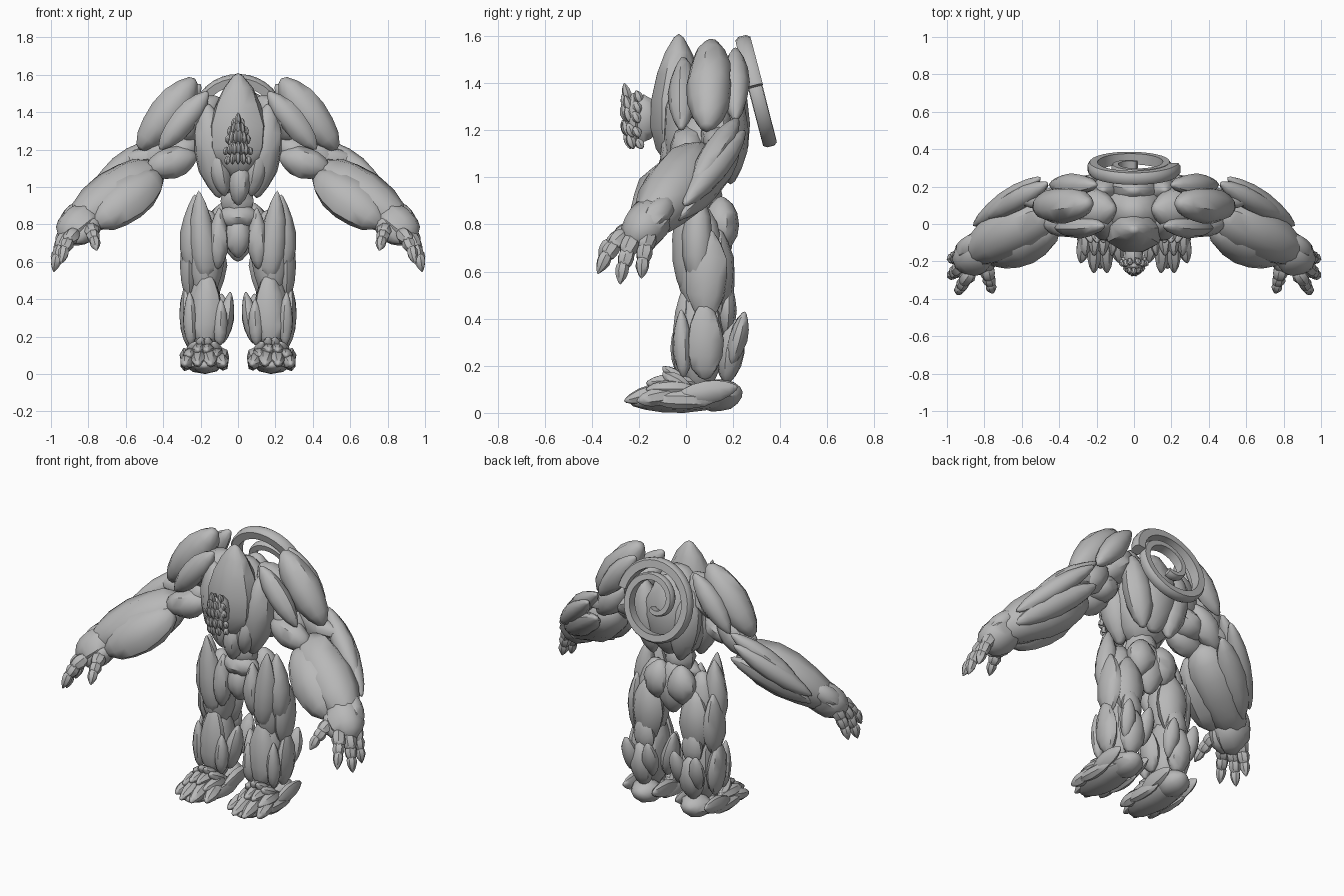
import bpy, bmesh, math, random
from mathutils import Vector

random.seed(4)
GREY = bpy.data.materials.new("stone grey")
GREY.diffuse_color = (0.48, 0.48, 0.48, 1)


def finish(name, bm, mirror):
    bmesh.ops.recalc_face_normals(bm, faces=bm.faces)
    me = bpy.data.meshes.new(name)
    bm.to_mesh(me)
    bm.free()
    me.materials.append(GREY)
    ob = bpy.data.objects.new(name, me)
    bpy.context.collection.objects.link(ob)
    bpy.ops.object.select_all(action='DESELECT')
    ob.select_set(True)
    bpy.context.view_layer.objects.active = ob
    bpy.ops.object.shade_smooth_by_angle(angle=math.radians(42))
    if mirror:
        ob.modifiers.new("mirror", 'MIRROR')
    return ob


def stone(bm, a, b, w, d, point=0.62, skew=1.0, sides=9):
    """Tapered boulder from a to b; w and d are its half width and half depth."""
    a, b = Vector(a), Vector(b)
    axis = (b - a).normalized()
    ref = Vector((1, 0, 0)) if abs(axis.x) < 0.93 else Vector((0, 0, 1))
    side = (ref - axis * ref.dot(axis)).normalized()
    deep = axis.cross(side)
    turn = random.uniform(0, 0.6)
    rings = []
    for t in (0.03, 0.14, 0.3, 0.5, 0.7, 0.86, 0.97):
        r = math.sin(math.pi * t ** skew) ** point
        ring = []
        for i in range(sides):
            ang = turn + math.tau * i / sides
            k = r * random.uniform(0.95, 1.06)
            ring.append(bm.verts.new(a.lerp(b, t) + side * (math.cos(ang) * w * k)
                                     + deep * (math.sin(ang) * d * k)))
        rings.append(ring)
    for lo, hi in zip(rings, rings[1:]):
        for i in range(sides):
            j = (i + 1) % sides
            bm.faces.new((lo[i], lo[j], hi[j], hi[i]))
    for ring, tip in ((rings[0], a), (rings[-1], b)):
        v = bm.verts.new(tip)
        for i in range(sides):
            bm.faces.new((ring[i], ring[(i + 1) % sides], v))


def group(name, stones, mirror=True):
    bm = bmesh.new()
    for s in stones:
        stone(bm, *s)
    return finish(name, bm, mirror)


# Torso
group("head_shell", [((0, -0.045, 1.04), (0, -0.03, 1.61), 0.155, 0.12, 0.65, 0.8)], False)
group("torso_core", [
    ((0, 0.06, 0.93), (0, 0.07, 1.5), 0.2, 0.17, 0.5),
    ((0, 0.17, 0.98), (0, 0.18, 1.48), 0.15, 0.1)], False)
group("belly", [
    ((0, -0.05, 0.9), (0.02, -0.07, 1.14), 0.06, 0.06),
    ((0, 0.06, 0.8), (0, 0.06, 1.05), 0.09, 0.09)], False)
group("flank", [
    ((0.1, 0.0, 0.94), (0.17, 0.0, 1.45), 0.1, 0.1),
    ((0.09, 0.19, 0.97), (0.17, 0.18, 1.42), 0.09, 0.08),
    ((0.07, -0.04, 0.95), (0.12, -0.04, 1.22), 0.06, 0.07)])
group("pelvis", [
    ((0, 0.02, 0.62), (0, 0.02, 0.86), 0.075, 0.07),
    ((-0.12, 0.03, 0.84), (0.12, 0.03, 0.84), 0.07, 0.08),
    ((0, 0.13, 0.6), (0, 0.13, 0.93), 0.1, 0.07)], False)
group("buttock", [((0.09, 0.15, 0.68), (0.07, 0.15, 0.92), 0.09, 0.08)])

# Face: rows of small shards around a short snout
bm = bmesh.new()
for z, count, length, spread, front in [(1.12, 5, 0.075, 0.06, 0.25), (1.17, 7, 0.075, 0.068, 0.262),
                                        (1.23, 6, 0.08, 0.055, 0.265), (1.27, 5, 0.085, 0.045, 0.262),
                                        (1.31, 3, 0.09, 0.022, 0.255)]:
    for i in range(count):
        u = 2 * i / (count - 1) - 1
        x, y = u * spread, 0.05 * u * u - front
        stone(bm, (x, y + 0.015, z), (x * 0.9, y - 0.008, z + length - 0.03 * u * u),
              0.017, 0.02, 0.7, 1, 6)
stone(bm, (0, -0.215, 1.13), (0, -0.225, 1.36), 0.055, 0.035)
stone(bm, (0, -0.1, 1.25), (0, -0.26, 1.25), 0.055, 0.1)
finish("face_shards", bm, False)

# Shoulders and upper arms
group("shoulder", [
    ((0.23, 0.11, 1.58), (0.53, 0.09, 1.2), 0.1, 0.1, 0.5),
    ((0.16, -0.01, 1.51), (0.42, -0.02, 1.2), 0.07, 0.06),
    ((0.2, 0.21, 1.55), (0.45, 0.21, 1.24), 0.07, 0.06),
    ((0.1, 0.08, 1.48), (0.36, 0.08, 1.24), 0.1, 0.12)])
group("upper_arm", [
    ((0.22, 0.02, 1.17), (0.49, 0.0, 1.09), 0.085, 0.08, 0.5),
    ((0.32, 0.14, 1.3), (0.52, 0.12, 1.08), 0.08, 0.07),
    ((0.2, 0.08, 1.24), (0.42, 0.08, 1.14), 0.08, 0.1)])

# Forearm plates
group("forearm", [
    ((0.42, 0.08, 1.1), (0.9, -0.17, 0.79), 0.15, 0.14, 0.45, 0.85),
    ((0.42, -0.02, 1.07), (0.77, -0.2, 0.8), 0.13, 0.1, 0.45),
    ((0.46, 0.22, 1.25), (0.8, 0.03, 0.96), 0.06, 0.06),
    ((0.5, 0.25, 1.2), (0.86, -0.01, 0.88), 0.06, 0.06),
    ((0.46, 0.22, 1.1), (0.84, -0.04, 0.82), 0.08, 0.06),
    ((0.34, 0.12, 1.19), (0.64, 0.14, 1.14), 0.05, 0.06)])
group("hand", [
    ((0.76, -0.1, 0.88), (0.94, -0.23, 0.72), 0.11, 0.1, 0.45),
    ((0.74, -0.17, 0.84), (0.87, -0.25, 0.7), 0.06, 0.06),
    ((0.82, -0.06, 0.92), (0.95, -0.18, 0.77), 0.055, 0.06)])

# Fingers: three overlapping knuckles ending in a claw
bm = bmesh.new()
for base, mid, tip in [
        ((0.9, -0.15, 0.8), (0.955, -0.18, 0.69), (0.985, -0.19, 0.57)),
        ((0.9, -0.21, 0.77), (0.96, -0.26, 0.67), (0.985, -0.28, 0.545)),
        ((0.86, -0.24, 0.77), (0.92, -0.32, 0.71), (0.945, -0.375, 0.59)),
        ((0.79, -0.21, 0.79), (0.775, -0.3, 0.75), (0.755, -0.37, 0.66))]:
    base, mid, tip = Vector(base), Vector(mid), Vector(tip)
    stone(bm, base, mid.lerp(tip, 0.1), 0.042, 0.042, 0.5, 1, 7)
    stone(bm, base.lerp(mid, 0.6), mid.lerp(tip, 0.5), 0.036, 0.036, 0.5, 1, 7)
    stone(bm, mid.lerp(tip, 0.15), tip, 0.03, 0.03, 0.75, 0.75, 7)
finish("fingers", bm, True)

# Legs
group("thigh", [
    ((0.18, 0.06, 0.38), (0.16, 0.07, 0.88), 0.1, 0.1, 0.5),
    ((0.17, 0.0, 0.5), (0.21, -0.01, 0.98), 0.07, 0.055, 0.7, 0.75),
    ((0.25, 0.05, 0.54), (0.23, 0.05, 0.96), 0.07, 0.07, 0.7, 0.8),
    ((0.11, 0.0, 0.56), (0.1, 0.0, 0.89), 0.055, 0.06, 0.7, 0.85),
    ((0.26, 0.08, 0.38), (0.26, 0.1, 0.78), 0.05, 0.09),
    ((0.16, 0.14, 0.38), (0.16, 0.14, 0.78), 0.1, 0.07)])
group("shin", [
    ((0.17, 0.06, 0.08), (0.18, 0.06, 0.56), 0.095, 0.105, 0.5),
    ((0.17, -0.02, 0.14), (0.165, 0.0, 0.55), 0.085, 0.05, 0.65, 0.85),
    ((0.26, 0.08, 0.14), (0.28, 0.08, 0.48), 0.045, 0.08, 0.65, 0.85),
    ((0.09, 0.05, 0.16), (0.04, 0.06, 0.44), 0.045, 0.07, 0.65, 0.85),
    ((0.1, -0.02, 0.15), (0.09, -0.03, 0.4), 0.04, 0.04, 0.65, 0.85),
    ((0.25, -0.01, 0.15), (0.26, -0.02, 0.44), 0.04, 0.04, 0.65, 0.85)])
group("calf", [
    ((0.17, 0.17, 0.12), (0.17, 0.21, 0.4), 0.08, 0.06),
    ((0.22, 0.19, 0.2), (0.24, 0.25, 0.43), 0.05, 0.04),
    ((0.1, 0.18, 0.2), (0.09, 0.25, 0.43), 0.05, 0.04),
    ((0.16, 0.17, 0.32), (0.17, 0.18, 0.55), 0.07, 0.04)])

# Feet: sole, heel and fans of overlapping shards
bm = bmesh.new()
stone(bm, (0.18, 0.22, 0.06), (0.18, -0.24, 0.045), 0.1, 0.05, 0.45)
stone(bm, (0.17, 0.24, 0.09), (0.17, 0.04, 0.06), 0.09, 0.07, 0.5)
for i in range(4):
    u = (2 * i / 3 - 1)
    bend = 0.03 * u * u
    x = 0.18 + 0.07 * u
    stone(bm, (x, -0.02, 0.12 - bend), (x + 0.035 * u, -0.27 + bend * 2, 0.05),
          0.042, 0.04, 0.6, 1, 7)
    stone(bm, (x, 0.05, 0.13 - bend), (x + 0.01, -0.17, 0.13 - bend),
          0.04, 0.04, 0.6, 1, 7)
    stone(bm, (x, 0.03, 0.09), (x - 0.02 * u, -0.1, 0.2 - bend), 0.036, 0.034, 0.65, 1, 7)
for x in (0.08, 0.28):
    stone(bm, (x, 0.22, 0.11), (x, -0.04, 0.07), 0.032, 0.05, 0.6, 1, 7)
    stone(bm, (x, 0.12, 0.05), (x, -0.16, 0.06), 0.03, 0.04, 0.6, 1, 7)
finish("foot", bm, True)

# Spiral crest on the back, leaning with its foot outwards
bm = bmesh.new()
lean = math.atan2(0.125, 0.485)
up = Vector((0, -math.sin(lean), math.cos(lean)))
out = Vector((0, math.cos(lean), math.sin(lean)))
centre = Vector((0, 0.297, 1.357))
steps, previous = 56, None
for n in range(steps + 1):
    f = n / steps
    ang = math.radians(8 + 640 * f)
    radius = 0.222 - 0.17 * max(0, (f - 0.35) / 0.65) ** 1.1
    half = 0.03 * (1 - 0.45 * f)
    spoke = Vector((math.cos(ang), 0, 0)) + up * math.sin(ang)
    hub = centre + out * 0.004
    ring = [bm.verts.new(hub + spoke * (radius + p * half) + out * (q * (0.034 - 0.01 * f)))
            for p, q in ((-1, -1), (0.6, -1), (1, -0.5), (1, 0.5), (0.6, 1), (-1, 1))]
    if previous:
        for i in range(6):
            j = (i + 1) % 6
            bm.faces.new((previous[i], previous[j], ring[j], ring[i]))
    if n in (0, steps):
        bm.faces.new(ring)
    previous = ring
finish("back_spiral", bm, False)
